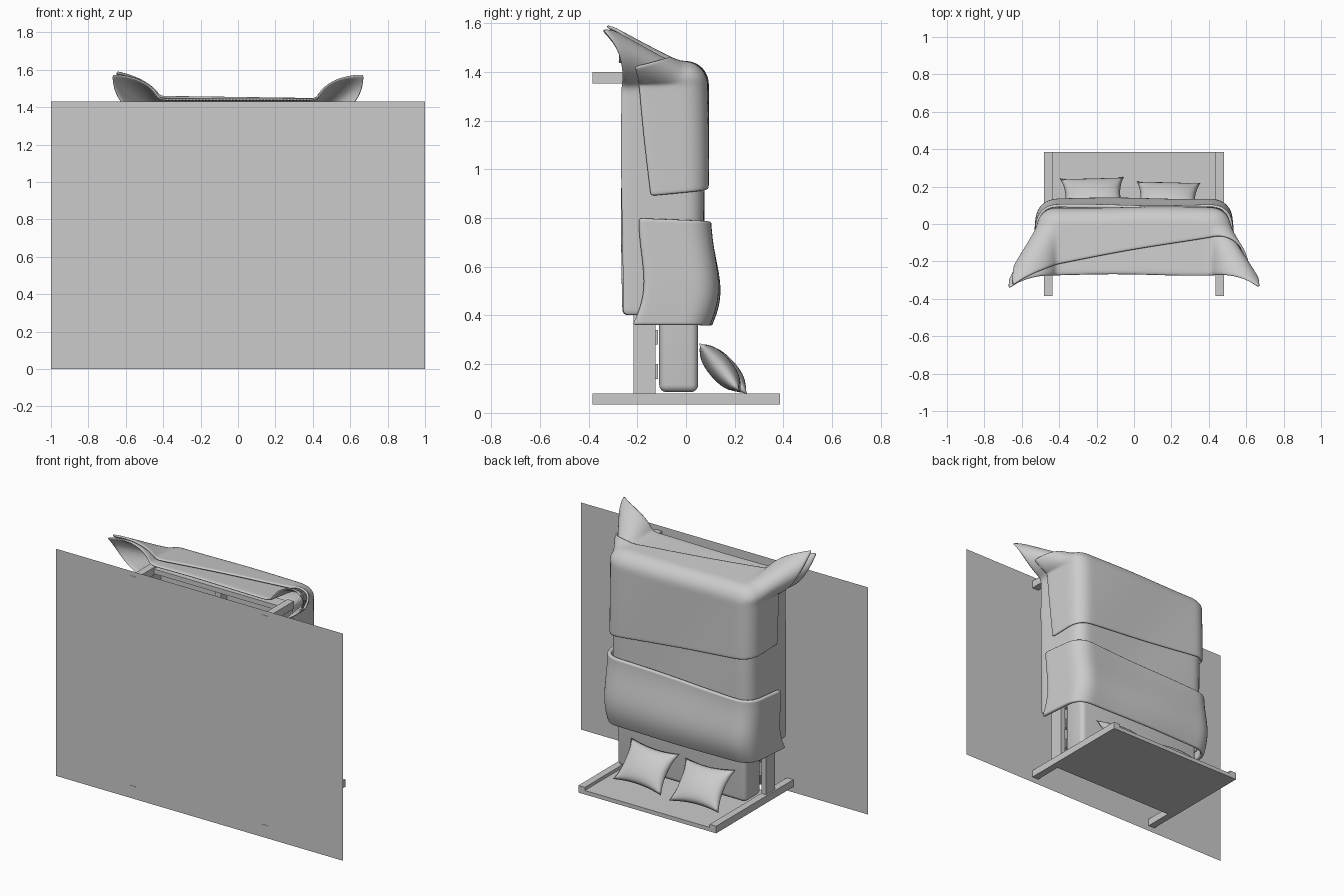
import bpy, bmesh, math
from mathutils import Vector, Matrix

if "Cube" in bpy.data.objects:
    bpy.data.objects.remove(bpy.data.objects["Cube"])


def box(name, x0, x1, y0, y1, z0, z1, bevel=0.0):
    bm = bmesh.new()
    bmesh.ops.create_cube(bm, size=1)
    bmesh.ops.scale(bm, vec=(x1 - x0, y1 - y0, z1 - z0), verts=bm.verts)
    bmesh.ops.translate(bm, vec=((x0 + x1) / 2, (y0 + y1) / 2, (z0 + z1) / 2), verts=bm.verts)
    me = bpy.data.meshes.new(name)
    bm.to_mesh(me)
    bm.free()
    ob = bpy.data.objects.new(name, me)
    bpy.context.collection.objects.link(ob)
    if bevel:
        m = ob.modifiers.new("bevel", 'BEVEL')
        m.width, m.segments = bevel, 4
        me.polygons.foreach_set("use_smooth", [True] * len(me.polygons))
    return ob


def surface(name, f, nu, nv):
    """Grid surface from f(s, t), s and t in 0..1."""
    verts = [f(i / nu, j / nv) for j in range(nv + 1) for i in range(nu + 1)]
    n = nu + 1
    faces = [(j * n + i, j * n + i + 1, (j + 1) * n + i + 1, (j + 1) * n + i)
             for j in range(nv) for i in range(nu)]
    me = bpy.data.meshes.new(name)
    me.from_pydata(verts, [], faces)
    me.polygons.foreach_set("use_smooth", [True] * len(faces))
    ob = bpy.data.objects.new(name, me)
    bpy.context.collection.objects.link(ob)
    return ob


def lerp(a, b, t):
    return a + (b - a) * t


W, FOOT, TOP = 0.42, 1.35, 0.065


def drape(u, v, off):
    """Lay sheet point (u, v) over the bed; overhang bends down and flares at corners."""
    R = 0.07 + off
    dx, dz = max(abs(u) - W, 0), max(v - FOOT, 0)
    r = math.hypot(dx, dz)
    x, z, y = min(abs(u), W), min(v, FOOT), TOP + off
    if r > 1e-6:
        a = min(r / R, math.pi / 2)
        s = max(r - R * math.pi / 2, 0)
        corner = 2 * dx * dz / (r * r)
        f = 0.08 + 0.5 * corner
        out = R * math.sin(a) + s * f
        y -= R * (1 - math.cos(a)) + s * math.sqrt(1 - f * f)
        x += out * dx / r * (1 + 0.15 * corner)
        z += out * dz / r
    y += 0.004 * math.sin(7 * u + 5 * v)
    return x * (1 if u > 0 else -1), y, z


def cloth(name, off, left, right, head, foot, thick, lift=0.0):
    """left/right = overhang at (head, foot); head/foot = z at (left, right)."""
    def f(s, t):
        u = lerp(-W - lerp(*left, t), W + lerp(*right, t), s)
        v = lerp(lerp(*head, s), lerp(*foot, s), t)
        x, y, z = drape(u, v, off)
        return x, y + lift * math.sin(math.pi * (1 - t) ** 1.6), z
    ob = surface(name, f, 44, 34)
    m = ob.modifiers.new("thickness", 'SOLIDIFY')
    m.thickness, m.offset = thick, 0
    m = ob.modifiers.new("soften", 'SUBSURF')
    m.levels = m.render_levels = 1
    return ob


# floor sheet
surface("floor_panel", lambda s, t: (lerp(-1, 1, s), -0.382, lerp(0, 1.43, t)), 1, 1)

# headboard, legs and side rails
box("headboard_panel", -0.44, 0.44, -0.2, 0.385, 0.035, 0.06)
for side, k in (("left", -1), ("right", 1)):
    a, b = sorted((k * 0.435, k * 0.48))
    box(side + "_headboard_post", a, b, -0.384, 0.385, 0.035, 0.08)
    box(side + "_foot_leg", a, b, -0.384, -0.13, 1.352, 1.4)
    a, b = sorted((k * 0.44, k * 0.47))
    box(side + "_side_rail", a, b, -0.215, -0.125, 0.08, 1.352)

# foot rail and slats
box("foot_rail", -0.44, 0.44, -0.215, -0.13, 1.36, 1.39)
box("centre_beam", -0.02, 0.02, -0.2, -0.14, 0.06, 1.36)
for i in range(9):
    z = 0.14 + i * 0.14
    box("slat_%d" % i, -0.44, 0.44, -0.14, -0.115, z, z + 0.06)

# mattress
box("mattress", -0.45, 0.45, -0.11, 0.05, 0.085, 1.37, 0.03)

# bedding layers
cloth("duvet", 0.0, (0.37, 0.37), (0.37, 0.37), (0.4, 0.4), (1.73, 1.73), 0.014)
cloth("duvet_fold", 0.025, (0.37, 0.32), (0.37, 0.34), (0.36, 0.36), (0.74, 0.8), 0.025, 0.035)
cloth("throw_blanket", 0.018, (0.3, 0.34), (0.28, 0.34), (1.03, 0.89), (1.76, 1.49), 0.014)


# pillows
def pillow(name, centre, hw, hh, ht, tilt, roll):
    rot = Matrix.Rotation(tilt, 3, 'X') @ Matrix.Rotation(roll, 3, 'Z')

    def side(sign):
        def f(s, t):
            u, v = 2 * s - 1, 2 * t - 1
            h = sign * ht * ((1 - u * u) * (1 - v * v)) ** 0.55
            p = Vector((u * hw * (1 - 0.14 * (1 - v * v) * u * u),
                        v * hh * (1 - 0.14 * (1 - u * u) * v * v), h))
            return tuple(Vector(centre) + rot @ p)
        return f
    top, bottom = surface(name, side(1), 18, 16), surface(name + "_under", side(-1), 18, 16)
    bm = bmesh.new()
    bm.from_mesh(top.data)
    bm.from_mesh(bottom.data)
    bmesh.ops.remove_doubles(bm, verts=bm.verts, dist=0.0005)
    bmesh.ops.recalc_face_normals(bm, faces=bm.faces)
    bm.to_mesh(top.data)
    bm.free()
    bpy.data.objects.remove(bottom)


pillow("left_pillow", (-0.22, 0.155, 0.18), 0.17, 0.135, 0.05, math.radians(-47), 0.04)
pillow("right_pillow", (0.18, 0.14, 0.185), 0.17, 0.13, 0.05, math.radians(-50), -0.04)
